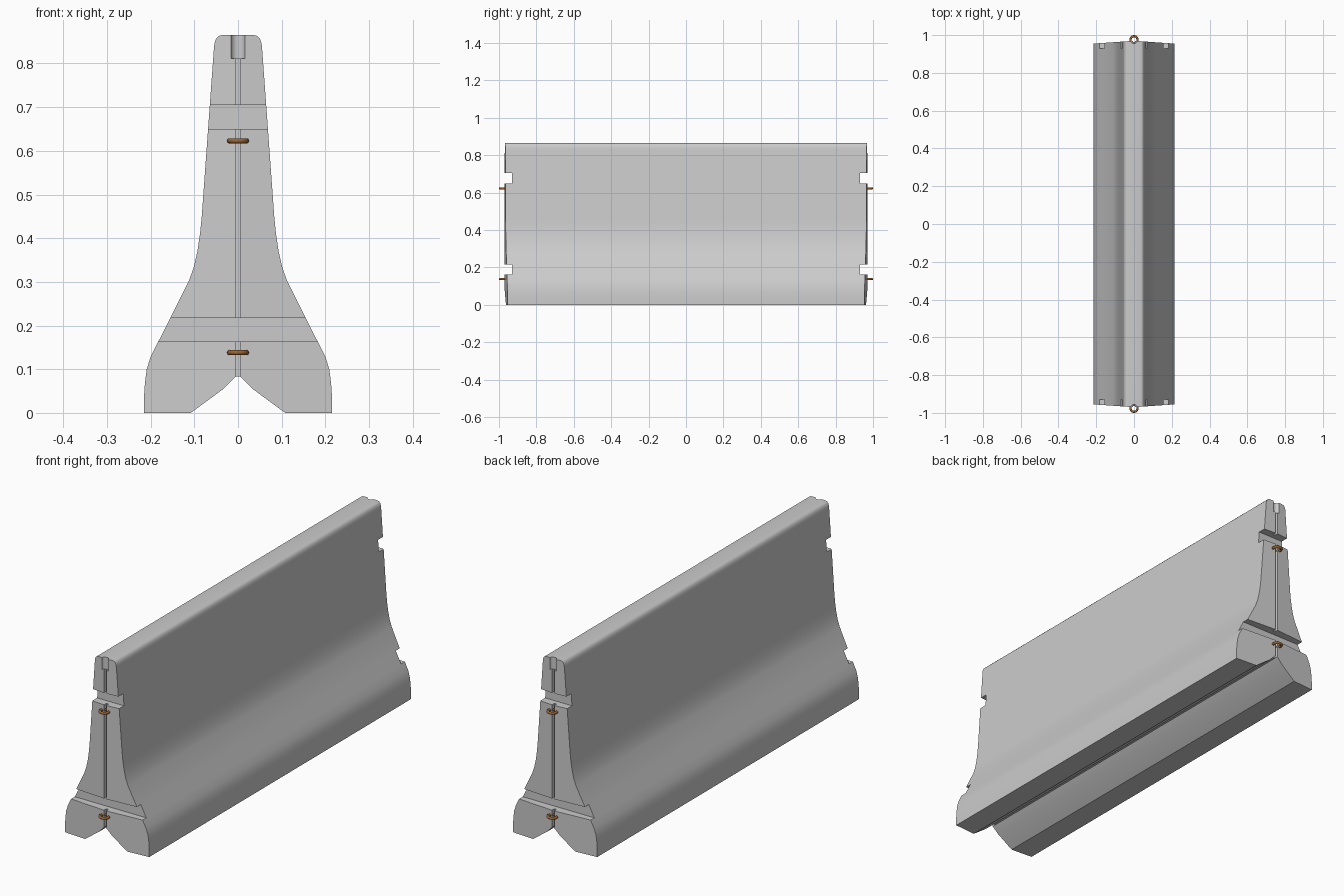
import bpy, bmesh, math

if "Cube" in bpy.data.objects:
    bpy.data.objects.remove(bpy.data.objects["Cube"])

# Right half of the cross-section (x, z), from channel apex to top centre
HALF = [(0, .083), (.006, .083), (.036, .053), (.108, 0), (.215, 0), (.215, .04),
        (.213, .07), (.209, .1), (.2, .129), (.155, .217), (.112, .303), (.101, .335),
        (.093, .37), (.087, .41), (.083, .45), (.0555, .83), (.054, .846), (.050, .857),
        (.044, .863), (.037, .865), (0, .865)]


def end_y(x):
    return .97 - .07 * x


# Concrete body: half extrusion with slanted ends, mirrored across x
bm = bmesh.new()
rows = [[bm.verts.new((x, s * end_y(x), z)) for x, z in HALF] for s in (-1, 1)]
bm.faces.new(rows[0])
bm.faces.new(rows[1][::-1])
for i in range(len(HALF) - 1):
    bm.faces.new((rows[0][i], rows[1][i], rows[1][i + 1], rows[0][i + 1]))
geom = bm.verts[:] + bm.edges[:] + bm.faces[:]
bmesh.ops.mirror(bm, geom=geom, axis='X', merge_dist=1e-5)
bmesh.ops.remove_doubles(bm, verts=bm.verts, dist=1e-5)
bmesh.ops.recalc_face_normals(bm, faces=bm.faces)
mesh = bpy.data.meshes.new("barrier_body")
bm.to_mesh(mesh)
bm.free()
body = bpy.data.objects.new("barrier_body", mesh)
bpy.context.collection.objects.link(body)


def activate(obj):
    bpy.ops.object.select_all(action='DESELECT')
    obj.select_set(True)
    bpy.context.view_layer.objects.active = obj


def cut(cutter):
    cutter.name = "cutter"
    cutter.hide_render = True
    activate(body)
    mod = body.modifiers.new("cut", 'BOOLEAN')
    mod.operation = 'DIFFERENCE'
    mod.solver = 'EXACT'
    mod.object = cutter
    bpy.ops.object.modifier_apply(modifier=mod.name)
    bpy.data.objects.remove(cutter, do_unlink=True)


def box(x, y0, y1, z0, z1):
    bpy.ops.mesh.primitive_cube_add(size=1, location=(0, (y0 + y1) / 2, (z0 + z1) / 2))
    obj = bpy.context.object
    obj.scale = (2 * x, abs(y1 - y0), z1 - z0)
    bpy.context.view_layer.update()
    return obj


rust = bpy.data.materials.new("rusty_steel")
rust.diffuse_color = (.32, .13, .03, 1)
rust.use_nodes = True
rust.node_tree.nodes["Principled BSDF"].inputs["Base Color"].default_value = rust.diffuse_color

for s in (-1, 1):
    # Lifting slots across both ends
    for z0, z1 in ((.163, .217), (.65, .705)):
        cut(box(.4, s * .93, s * 1.1, z0, z1))
    # Narrow pin groove and round pocket above it
    cut(box(.006, s * .952, s * 1.1, .05, .811))
    bpy.ops.mesh.primitive_cylinder_add(vertices=24, radius=.017, depth=.2,
                                        location=(0, s * .973, .911))
    cut(bpy.context.object)
    # Steel connecting loops
    for name, z in (("lower", .138), ("upper", .623)):
        bpy.ops.mesh.primitive_torus_add(major_radius=.019, minor_radius=.006,
                                         major_segments=24, minor_segments=10,
                                         location=(0, s * .975, z))
        loop = bpy.context.object
        loop.name = f"{name}_loop_{'front' if s < 0 else 'back'}"
        loop.data.materials.append(rust)
        bpy.ops.object.shade_smooth()

activate(body)
bpy.ops.object.shade_smooth_by_angle(angle=math.radians(30))
